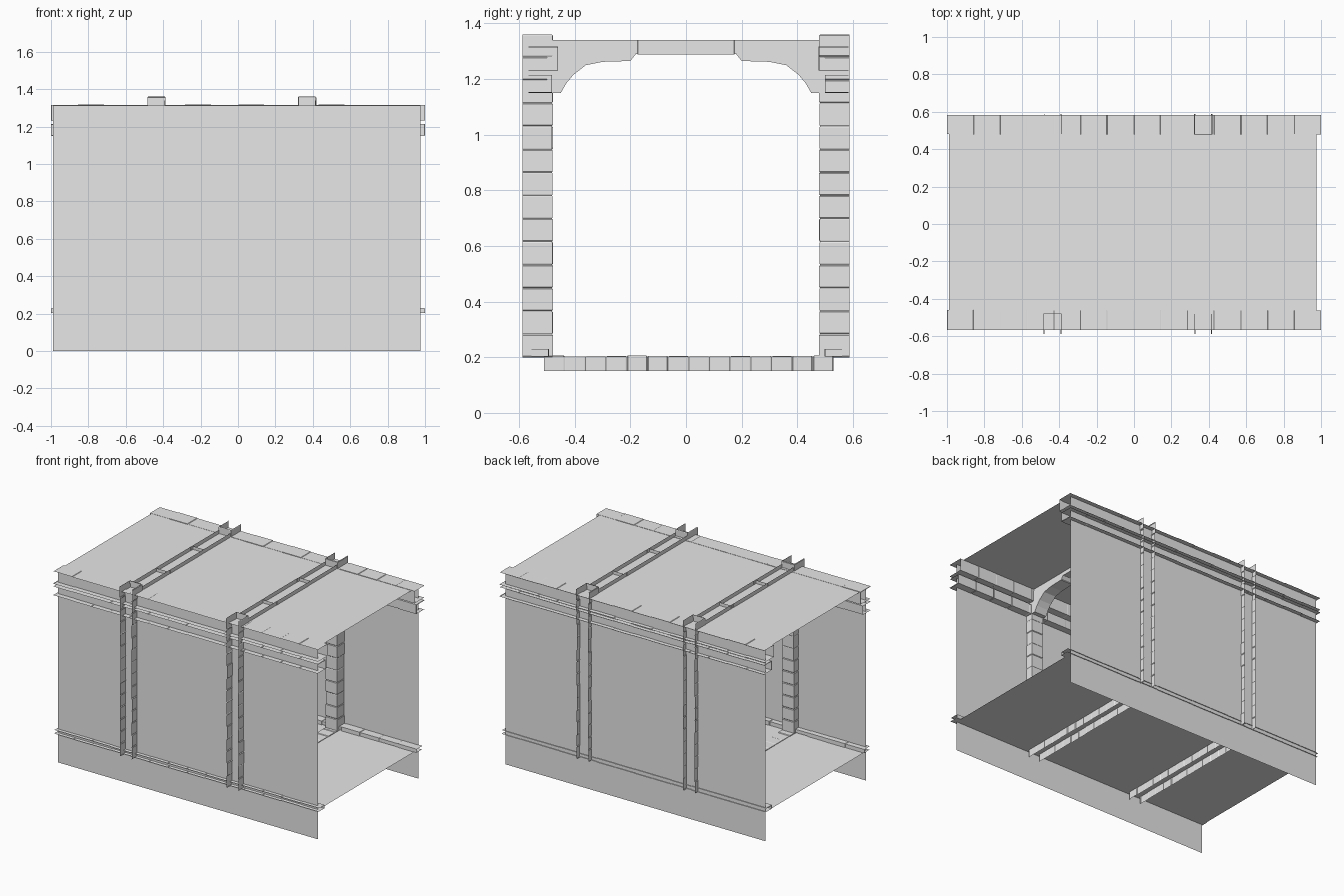
import bpy
import bmesh
import random

random.seed(4)
old = bpy.data.objects.get("Cube")
if old:
    bpy.data.objects.remove(old, do_unlink=True)

stone = bpy.data.materials.new("pale_stone")
stone.use_nodes = True
stone.diffuse_color = (0.8, 0.8, 0.8, 1)
stone.node_tree.nodes["Principled BSDF"].inputs["Base Color"].default_value = (0.8, 0.8, 0.8, 1)

X, Y, Z = 0, 1, 2
LEFT_END, RIGHT_END = -0.99, 0.975
FRONT, BACK = -0.53, 0.555
FLOOR, CEILING = 0.2, 1.313


def finish(name, bm):
    mesh = bpy.data.meshes.new(name)
    bm.to_mesh(mesh)
    bm.free()
    mesh.materials.append(stone)
    obj = bpy.data.objects.new(name, mesh)
    bpy.context.collection.objects.link(obj)
    return obj


def plate(name, lo, hi, flat):
    """Single rectangle lying square to the flat axis."""
    a, b = [i for i in range(3) if i != flat]
    bm = bmesh.new()
    corners = []
    for u, v in ((lo, lo), (hi, lo), (hi, hi), (lo, hi)):
        p = list(lo)
        p[a], p[b] = u[a], v[b]
        corners.append(bm.verts.new(p))
    bm.faces.new(corners)
    return finish(name, bm)


def channel(name, rings, along, across, depth):
    """Open U-shaped shell; each ring is (position, side0, side1, outer, inner)."""
    bm = bmesh.new()
    previous = None
    for t, s0, s1, outer, inner in rings:
        ring = []
        for s, d in ((s0, outer), (s0, inner), (s1, inner), (s1, outer)):
            p = [0, 0, 0]
            p[along], p[across], p[depth] = t, s, d
            ring.append(bm.verts.new(p))
        if previous:
            for i in range(3):
                bm.faces.new((previous[i], previous[i + 1], ring[i + 1], ring[i]))
        previous = ring
    return finish(name, bm)


def masonry(start, end, count, s0, s1, outer, inner, groove=0.004):
    """Rings for a row of blocks with shallow chamfered joints."""
    sign = 1 if inner > outer else -1
    step = (end - start) / count
    rings = []
    for i in range(count):
        a, b = start + i * step, start + (i + 1) * step
        wobble = random.uniform(0, 0.003)
        for t, e in ((a, groove), (a + groove, wobble), (b - groove, wobble), (b, groove)):
            rings.append((t, s0 + e, s1 - e, outer, inner - sign * e))
    return rings


# Corridor surfaces
for name, y in (("front_wall", FRONT), ("back_wall", BACK)):
    plate(name, (LEFT_END, y, 0), (RIGHT_END, y, CEILING), Y)
for name, z in (("floor", FLOOR), ("ceiling", CEILING)):
    plate(name, (LEFT_END, FRONT, z), (RIGHT_END, BACK, z), Z)

# Stone ribs that wrap around the passage
corbel_curve = ((0.50, 1.15), (0.45, 1.15), (0.43, 1.185), (0.405, 1.215), (0.36, 1.25),
                (0.30, 1.262), (0.20, 1.265), (0.18, 1.29))
for label, x0, x1 in (("right", -0.48, -0.39), ("left", 0.325, 0.415)):
    for place, side in (("front", -1), ("back", 1)):
        outer, inner = side * 0.588, side * 0.478
        channel(f"{label}_{place}_pillar", masonry(FLOOR, 1.28, 13, x0, x1, outer, inner),
                Z, X, Y)
        channel(f"{label}_{place}_pillar_cap",
                masonry(1.28, 1.36, 1, x0 - 0.004, x1 + 0.004, outer, inner), Z, X, Y)
        # Curved bracket under the ceiling beam
        channel(f"{label}_{place}_corbel",
                [(side * y, x0, x1, 1.3, z) for y, z in corbel_curve], Y, X, Z)
        y = side * 0.197
        plate(f"{label}_{place}_beam_joint", (x0, y, 1.265), (x1, y, 1.335), Y)
    channel(f"{label}_ceiling_beam", masonry(-0.525, 0.525, 3, x0, x1, 1.34, 1.288, 0.002),
            Y, X, Z)
    channel(f"{label}_floor_rib", masonry(-0.51, 0.53, 14, x0, x1, 0.15, 0.206), Y, X, Z)

# Skirting and two-stage cornice along both walls
trims = (("skirting", 0.202, 0.23, 0.555, 0.493),
         ("lower_cornice", 1.15, 1.215, 0.572, 0.487),
         ("upper_cornice", 1.23, 1.317, 0.572, 0.465))
for name, z0, z1, outer, inner in trims:
    for place, side, shift in (("front", -1, 0.006), ("back", 1, 0.012)):
        if name == "skirting":
            shift = 0 if side < 0 else 0.005
        channel(f"{place}_{name}",
                masonry(-1, 1, 14, z0, z1, side * outer + shift, side * inner + shift, 0.003),
                X, Z, Y)
